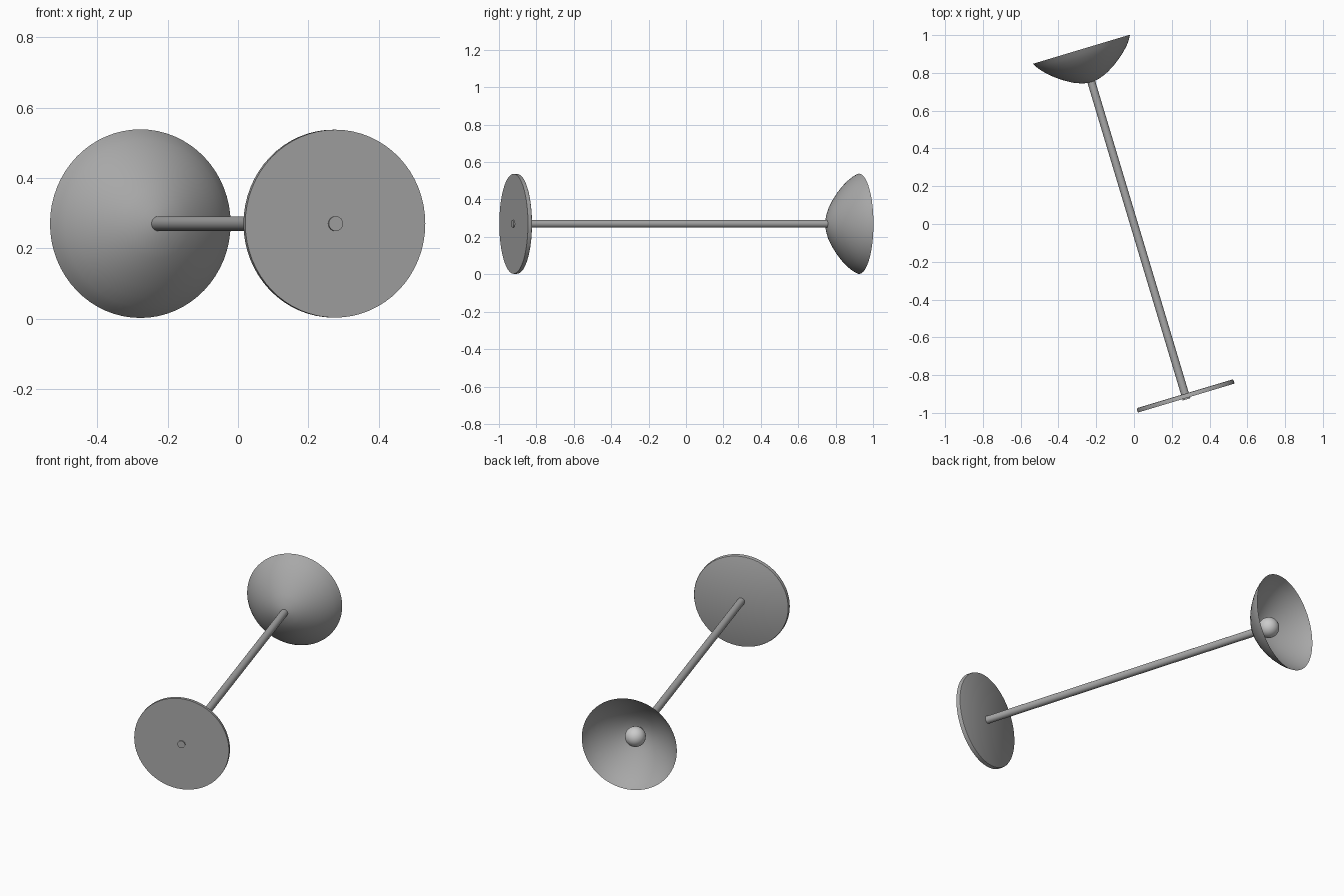
import bpy, bmesh, math
from mathutils import Matrix

if "Cube" in bpy.data.objects:
    bpy.data.objects.remove(bpy.data.objects["Cube"])

# The lamp is lying down: local +z runs along the pole from base to shade
POSE = (Matrix.Translation((0, 0, 0.27))
        @ Matrix.Rotation(math.radians(16.7), 4, 'Z')
        @ Matrix.Rotation(math.radians(-90), 4, 'X'))


def material(name, value):
    mat = bpy.data.materials.new(name)
    mat.diffuse_color = (value, value, value, 1)
    mat.use_nodes = True
    mat.node_tree.nodes["Principled BSDF"].inputs["Base Color"].default_value = mat.diffuse_color
    return mat


METAL = material("dark_metal", 0.39)
GLASS = material("pale_glass", 1.0)


def finish(name, bm, mat, angle=35):
    bm.transform(POSE)
    mesh = bpy.data.meshes.new(name)
    bm.to_mesh(mesh)
    bm.free()
    mesh.materials.append(mat)
    obj = bpy.data.objects.new(name, mesh)
    bpy.context.collection.objects.link(obj)
    bpy.ops.object.select_all(action='DESELECT')
    obj.select_set(True)
    bpy.context.view_layer.objects.active = obj
    bpy.ops.object.shade_smooth_by_angle(angle=math.radians(angle))
    return obj


def lathe(name, profile, steps=64):
    """Spin (radius, height) points around the lamp axis."""
    bm = bmesh.new()
    verts = [bm.verts.new((r, 0, h)) for r, h in profile]
    edges = [bm.edges.new(pair) for pair in zip(verts, verts[1:])]
    bmesh.ops.spin(bm, geom=verts + edges, cent=(0, 0, 0), axis=(0, 0, 1),
                   angle=math.tau, steps=steps)
    bmesh.ops.remove_doubles(bm, verts=bm.verts, dist=0.0005)
    bmesh.ops.recalc_face_normals(bm, faces=bm.faces)
    return finish(name, bm, METAL)


# Flat round base with a softened upper edge
lathe("base_disc", [(0, -0.962), (0.267, -0.962), (0.267, -0.944),
                    (0.265, -0.940), (0.261, -0.938), (0, -0.938)])

# Slim pole, poking slightly through the base
lathe("pole", [(0, -0.969), (0.021, -0.969), (0.021, 0.81), (0, 0.81)], 32)

# Thin open bowl shade
lathe("shade", [(0, 0.783), (0.025, 0.786), (0.05, 0.792), (0.075, 0.801),
                (0.1, 0.812), (0.143, 0.838), (0.18, 0.865), (0.21, 0.891),
                (0.237, 0.919), (0.255, 0.943), (0.268, 0.966)])

# Round bulb sitting inside the shade
bm = bmesh.new()
bmesh.ops.create_uvsphere(bm, u_segments=32, v_segments=16, radius=0.056,
                          matrix=Matrix.Translation((0, 0, 0.863)))
finish("bulb", bm, GLASS)
